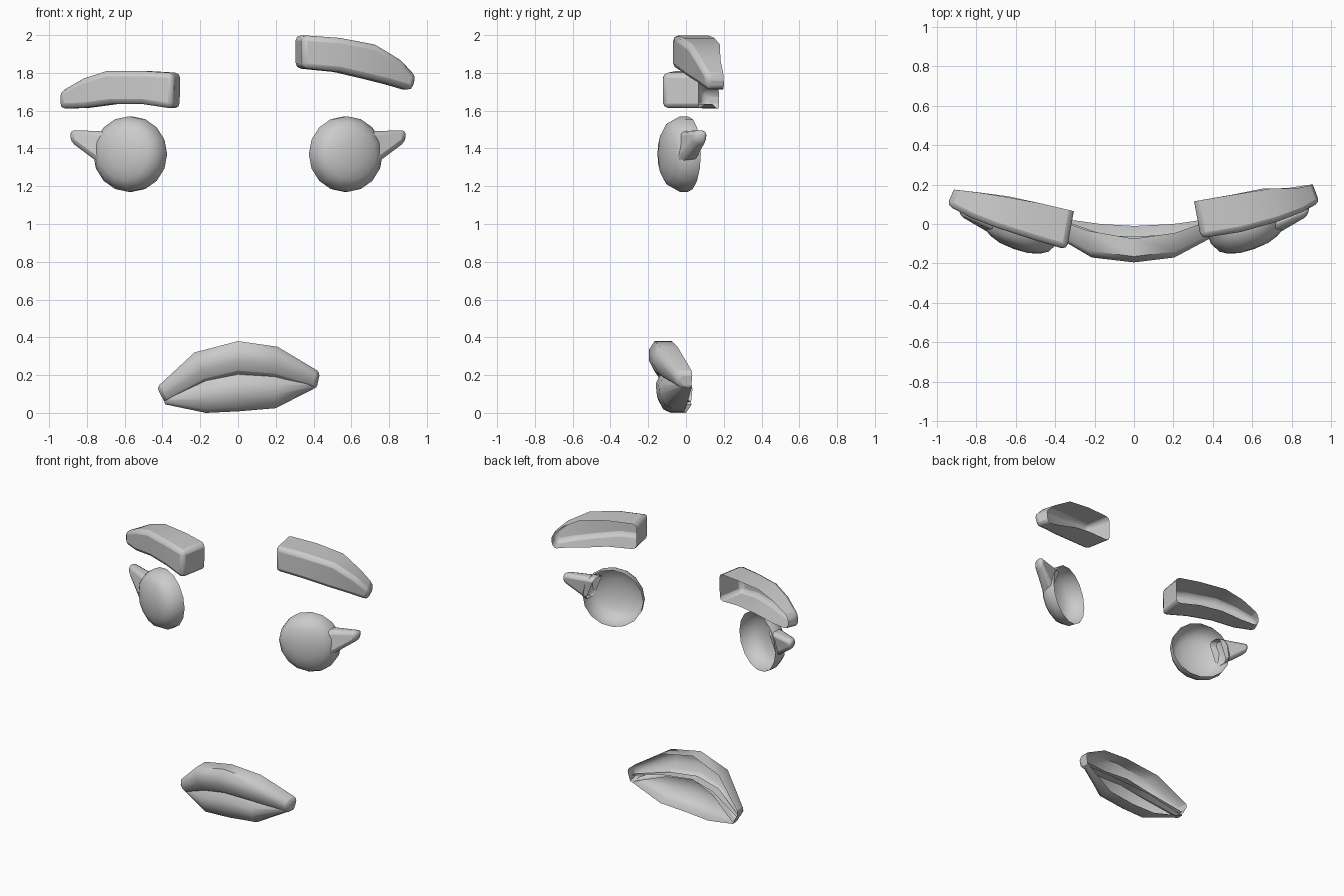
import bpy, bmesh, math
from mathutils import Vector, Matrix

if "Cube" in bpy.data.objects:
    bpy.data.objects.remove(bpy.data.objects["Cube"])


def finish(name, bm, bevel=0.0, limit=35, smooth=50):
    bmesh.ops.recalc_face_normals(bm, faces=bm.faces)
    # open shells: make sure the normals face the front
    if sum(f.normal.y * f.calc_area() for f in bm.faces) > 0:
        bmesh.ops.reverse_faces(bm, faces=bm.faces)
    me = bpy.data.meshes.new(name)
    bm.to_mesh(me)
    bm.free()
    ob = bpy.data.objects.new(name, me)
    bpy.context.collection.objects.link(ob)
    if bevel:
        m = ob.modifiers.new("round", 'BEVEL')
        m.width = bevel
        m.segments = 2
        m.limit_method = 'ANGLE'
        m.angle_limit = math.radians(limit)
    bpy.ops.object.select_all(action='DESELECT')
    bpy.context.view_layer.objects.active = ob
    ob.select_set(True)
    bpy.ops.object.shade_smooth_by_angle(angle=math.radians(smooth))
    return ob


def loft(name, stations, profile, shift=0.0, closed=False, caps=(True, True), bevel=0.0, limit=35, mirror=1):
    """Stations: top x,z, bottom x,z, front y, back y. Profile: (down 0-1, forward 0-1)."""
    bm = bmesh.new()
    rows = []
    for xt, zt, xb, zb, yf, yb in stations:
        rows.append([bm.verts.new((mirror * (xt + (xb - xt) * u + shift * (1 - v)),
                                   yb + (yf - yb) * v, zt + (zb - zt) * u)) for u, v in profile])
    n = len(profile)
    for a, b in zip(rows, rows[1:]):
        for i in range(n if closed else n - 1):
            j = (i + 1) % n
            bm.faces.new((a[i], a[j], b[j], b[i]))
    for row, cap in zip((rows[0], rows[-1]), caps):
        if cap:
            bm.faces.new(row)
    return finish(name, bm, bevel, limit)


BOX = [(0, 0), (0, 1), (1, 1), (1, 0)]

# Brows: open-backed curved boxes, one lowered and one raised
loft("brow_left", [(-.95, 1.70, -.95, 1.61, .095, .175), (-.825, 1.77, -.82, 1.615, .03, .16),
                   (-.70, 1.81, -.67, 1.635, -.02, .14), (-.51, 1.81, -.51, 1.635, -.08, .105),
                   (-.34, 1.80, -.345, 1.61, -.13, .065)], BOX, shift=.035, bevel=.028)
loft("brow_right", [(.34, 2.0, .34, 1.825, -.072, .115), (.545, 1.985, .54, 1.805, -.04, .15),
                    (.73, 1.95, .69, 1.77, .01, .18), (.865, 1.87, .81, 1.74, .06, .182),
                    (.95, 1.785, .93, 1.705, .11, .2)], BOX, shift=-.035, bevel=.028)

# Eyes: hollow domes turned outward, each with a lash
DOME = [(.2, 0), (.2, .045), (.172, .098), (.135, .122), (.075, .14)]
SIDES = 16
for side, s in (("left", -1), ("right", 1)):
    tilt = math.radians(20)
    normal = Vector((math.sin(tilt), -math.cos(tilt), 0))
    across = Vector((math.cos(tilt), math.sin(tilt), 0))
    centre = Vector((.563, .01, 1.37))
    bm = bmesh.new()

    def put(p):
        return bm.verts.new((s * p.x, p.y, p.z))

    rings = []
    for r, h in DOME:
        rings.append([put(centre + normal * h + across * r * math.cos(a) + Vector((0, 0, r * math.sin(a))))
                      for a in (2 * math.pi * k / SIDES for k in range(SIDES))])
    for a, b in zip(rings, rings[1:]):
        for k in range(SIDES):
            j = (k + 1) % SIDES
            bm.faces.new((a[k], a[j], b[j], b[k]))
    tip = put(centre + normal * .145)
    for k in range(SIDES):
        bm.faces.new((rings[-1][k], rings[-1][(k + 1) % SIDES], tip))
    finish("eye_" + side, bm)

    lash = loft("lash_" + side, [(.68, 1.49, .745, 1.33, -.045, .055), (.89, 1.497, .885, 1.435, .045, .115)],
                BOX, closed=True, caps=(False, True), bevel=.024, mirror=s)
    # closed tube: outward normals on every side
    bm = bmesh.new()
    bm.from_mesh(lash.data)
    bmesh.ops.recalc_face_normals(bm, faces=bm.faces)
    bm.to_mesh(lash.data)
    bm.free()

# Mouth: two open-backed lips, crooked to one side
loft("upper_lip", [(-.43, .135, -.385, .05, -.05, .035), (-.23, .32, -.17, .165, -.17, -.035),
                   (0, .38, 0, .205, -.195, -.075), (.21, .35, .19, .19, -.17, -.045),
                   (.435, .215, .415, .125, -.05, .035)],
     [(0, 0), (0, .75), (.25, 1), (.6, 1), (1, .7), (1, .1)], bevel=.02, limit=55)
loft("lower_lip", [(-.40, .09, -.385, .045, -.03, .03), (-.17, .18, -.17, 0, -.16, 0),
                   (0, .22, 0, .008, -.165, -.01), (.2, .20, .2, .025, -.15, 0),
                   (.42, .165, .415, .135, -.03, .03)],
     [(0, .35), (0, .75), (.3, .97), (.6, .93), (.9, .75), (1, .5), (1, 0)])
